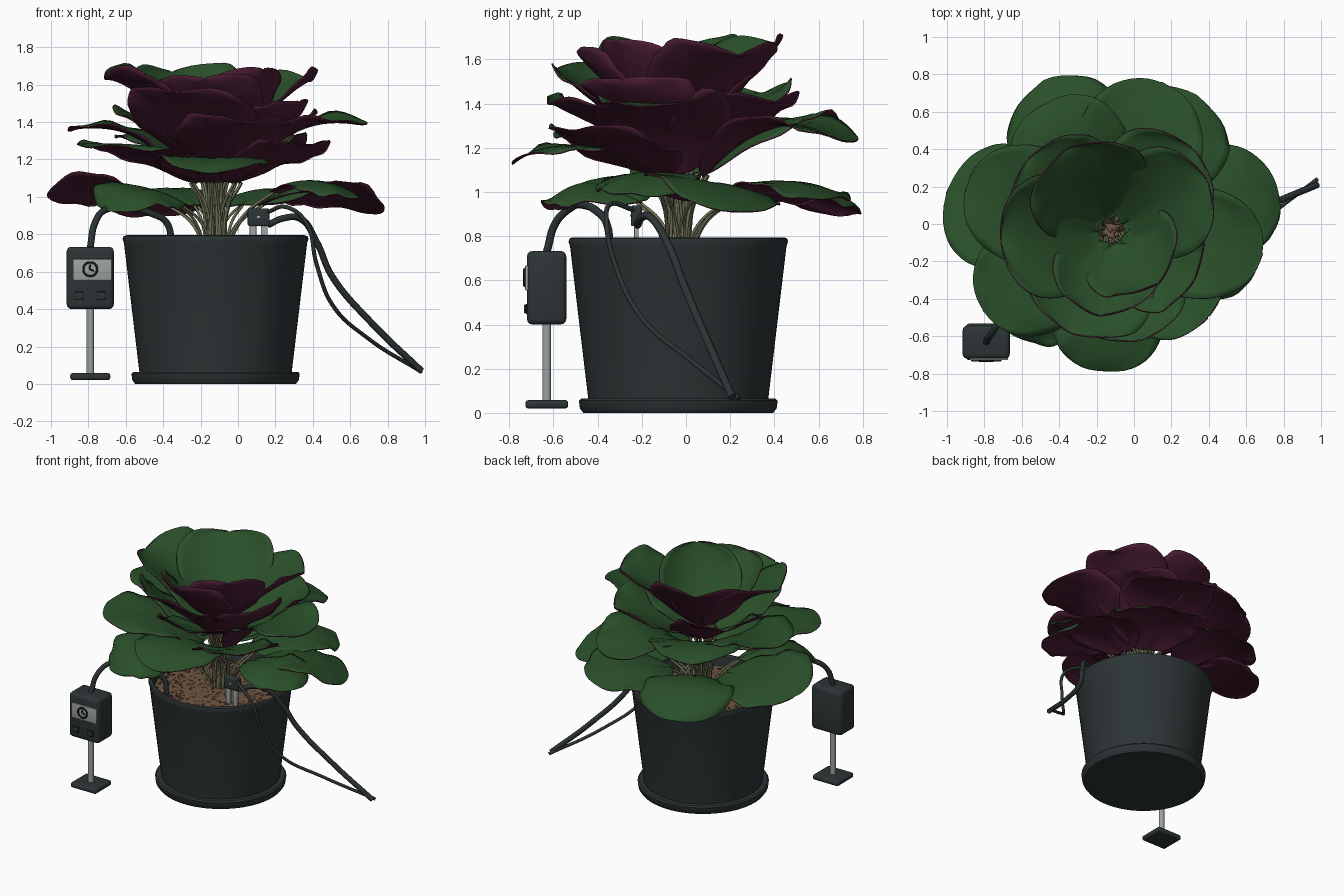
import bpy, bmesh, math, random
from mathutils import Vector

random.seed(4)
if "Cube" in bpy.data.objects:
    bpy.data.objects.remove(bpy.data.objects["Cube"])

CX, CY = -0.12, -0.035


def material(name, r, g, b):
    m = bpy.data.materials.new(name)
    m.use_nodes = True
    m.diffuse_color = (r, g, b, 1)
    m.node_tree.nodes["Principled BSDF"].inputs["Base Color"].default_value = (r, g, b, 1)
    return m


GREEN = material("leaf green", 0.023, 0.08, 0.023)
PURPLE = material("leaf purple", 0.07, 0.012, 0.034)
DARK = material("dark plastic", 0.026, 0.035, 0.036)
SOIL = material("soil brown", 0.165, 0.095, 0.054)
CLOD = material("dark soil", 0.08, 0.046, 0.028)
STEM = material("stem olive", 0.15, 0.155, 0.085)
METAL = material("metal grey", 0.33, 0.37, 0.36)
BLACK = material("black mark", 0.008, 0.01, 0.01)


def finish(bm, name, *mats, smooth=True):
    mesh = bpy.data.meshes.new(name)
    bm.to_mesh(mesh)
    bm.free()
    ob = bpy.data.objects.new(name, mesh)
    bpy.context.collection.objects.link(ob)
    for m in mats:
        mesh.materials.append(m)
    if smooth:
        bpy.ops.object.select_all(action='DESELECT')
        ob.select_set(True)
        bpy.context.view_layer.objects.active = ob
        bpy.ops.object.shade_smooth_by_angle(angle=math.radians(40))
    return ob


def lathe(name, profile, mat, x=CX, y=CY, steps=64):
    bm = bmesh.new()
    vs = [bm.verts.new((x + r, y, z)) for r, z in profile]
    es = [bm.edges.new(p) for p in zip(vs, vs[1:])]
    bmesh.ops.spin(bm, geom=vs + es, cent=(x, y, 0), axis=(0, 0, 1),
                   angle=math.tau, steps=steps, use_merge=False)
    bmesh.ops.remove_doubles(bm, verts=bm.verts, dist=0.0005)
    bmesh.ops.recalc_face_normals(bm, faces=bm.faces)
    return finish(bm, name, mat)


def box(name, lo, hi, mat, bevel=0.0):
    bm = bmesh.new()
    bmesh.ops.create_cube(bm, size=1)
    for v in bm.verts:
        v.co = [(a + b) / 2 + c * (b - a) for a, b, c in zip(lo, hi, v.co)]
    if bevel:
        bmesh.ops.bevel(bm, geom=bm.edges[:], offset=bevel, segments=3,
                        profile=0.5, affect='EDGES')
    return finish(bm, name, mat)


def tube(name, points, radius, mat):
    cu = bpy.data.curves.new(name, 'CURVE')
    cu.dimensions = '3D'
    cu.bevel_depth, cu.bevel_resolution, cu.resolution_u = radius, 3, 8
    cu.use_fill_caps = True
    sp = cu.splines.new('BEZIER')
    sp.bezier_points.add(len(points) - 1)
    for bp, co in zip(sp.bezier_points, points):
        bp.co = co
        bp.handle_left_type = bp.handle_right_type = 'AUTO'
    cu.materials.append(mat)
    ob = bpy.data.objects.new(name, cu)
    bpy.context.collection.objects.link(ob)
    return ob


# Pot, saucer and soil
lathe("saucer", [(0, 0), (0.43, 0), (0.445, 0.02), (0.45, 0.055), (0.44, 0.065), (0, 0.065)], DARK)
lathe("pot", [(0, 0.06), (0.407, 0.06), (0.49, 0.755), (0.497, 0.775), (0.492, 0.79),
              (0.475, 0.795), (0.46, 0.785), (0.45, 0.68), (0, 0.66)], DARK)
lathe("soil", [(0, 0.74), (0.25, 0.73), (0.456, 0.715)], SOIL)
bm = bmesh.new()
for i in range(900):
    a, r = random.uniform(0, math.tau), 0.44 * math.sqrt(random.random())
    s = random.uniform(0.006, 0.014)
    new = bmesh.ops.create_icosphere(bm, subdivisions=1, radius=s)["verts"]
    for v in new:
        v.co = (CX + r * math.cos(a) + v.co.x, CY + r * math.sin(a) + v.co.y,
                0.738 - 0.045 * r + v.co.z * 0.6)
finish(bm, "soil_crumbs", CLOD, smooth=False)


# Round leaf blade bent along an arc through base, middle and tip, with its stems;
# cup lifts both edges, roll lifts one edge and lowers the other
def leaf(name, az, base, mid, tip, width, cup, ripple=0.03, roll=0.0):
    a, m, b = Vector(base), Vector(mid), Vector(tip)
    c = 2 * m - (a + b) / 2
    ca, sa = math.cos(math.radians(az)), math.sin(math.radians(az))
    phase = random.uniform(0, math.tau)

    def place(r, side, z):
        return Vector((CX + r * ca - side * sa, CY + r * sa + side * ca, z))

    bm = bmesh.new()
    bmesh.ops.create_grid(bm, x_segments=24, y_segments=14, size=1)
    for v in bm.verts:
        s = v.co.y
        u = 0.5 - 0.5 * math.cos(math.pi * (v.co.x + 1) / 2)
        p = (1 - u) ** 2 * a + 2 * u * (1 - u) * c + u * u * b
        t = ((1 - u) * (c - a) + u * (b - c)).normalized()
        round_off = max(0, 1 - abs(2 * u ** 1.1 - 1) ** 2.2) ** 0.46
        half = width * max(0.04, round_off)
        edge = max(abs(s) * round_off, 0.7 * u ** 4) ** 3
        lift = cup * s * s * half / width - 0.01 * (1 - u) * math.exp(-(s * 9) ** 2)
        lift += roll * s * round_off
        lift += ripple * edge * math.sin(phase + 7 * u + 2.4 * s * round_off)
        lift += 0.4 * ripple * edge * math.sin(phase + 19 * u + 6 * s * round_off)
        v.co = place(p.x - t.y * lift, half * s * (1 - 0.25 * abs(cup) * s * s), p.y + t.x * lift)
    ob = finish(bm, name, GREEN, PURPLE)
    sol = ob.modifiers.new("two_sided", 'SOLIDIFY')
    sol.thickness, sol.offset = 0.007, -1
    sol.material_offset = sol.material_offset_rim = 1
    for k in (-1, 1):
        tube(name + "_stem", [place(0.045, 0.03 * k, 0.71),
                              place(a.x * 0.55, 0.02 * k, 0.6 * a.y + 0.29),
                              place(a.x + 0.02, 0.008 * k, a.y - 0.005)], 0.0075, STEM)


# Lower tier: arched, with drooping tips
for i, (az, reach, z, w, cup, roll) in enumerate([
        (15, 0.92, 0.92, 0.31, -0.02, -0.05), (58, 0.85, 0.97, 0.33, -0.05, -0.02),
        (114, 0.88, 0.9, 0.33, -0.06, 0), (168, 0.9, 0.98, 0.34, 0, 0.06),
        (225, 0.77, 0.92, 0.24, -0.04, -0.05)]):
    leaf(f"lower_leaf_{i + 1}", az, (0.24, 0.96), (0.58, 1.05), (reach, z), w, cup, 0.03, roll)
leaf("lower_leaf_6", 346, (0.3, 1.03), (0.55, 1.09), (0.8, 0.99), 0.24, -0.04)

# Middle tier: broad, nearly level
for i, (az, reach, zm, z, w, cup) in enumerate([
        (268, 0.76, 1.21, 1.14, 0.3, 0), (72, 0.83, 1.3, 1.22, 0.34, 0.02),
        (163, 0.81, 1.33, 1.36, 0.32, 0.03), (352, 0.81, 1.36, 1.38, 0.3, 0.03),
        (211, 0.81, 1.25, 1.28, 0.31, 0), (318, 0.69, 1.21, 1.29, 0.3, 0.03),
        (118, 0.77, 1.31, 1.3, 0.32, 0.02)]):
    leaf(f"middle_leaf_{i + 1}", az, (0.12, 1.08), (0.44, zm), (reach, z), w, cup)

# Upper tier: rising outwards
for i, (az, reach, zm, z, w) in enumerate([
        (284, 0.6, 1.3, 1.41, 0.32), (45, 0.61, 1.32, 1.42, 0.33),
        (248, 0.58, 1.4, 1.57, 0.36), (330, 0.52, 1.36, 1.5, 0.3),
        (140, 0.58, 1.36, 1.46, 0.33)]):
    leaf(f"upper_leaf_{i + 1}", az, (0.08, 1.17), (0.36, zm), (reach, z), w, 0.08)

# Crown: upright cupped leaves around an open heart
for i, (az, reach, zm, z, w) in enumerate([
        (185, 0.59, 1.53, 1.64, 0.34), (28, 0.57, 1.51, 1.63, 0.31),
        (118, 0.49, 1.52, 1.675, 0.34), (262, 0.46, 1.46, 1.63, 0.29),
        (312, 0.38, 1.45, 1.68, 0.29)]):
    leaf(f"crown_leaf_{i + 1}", az, (0.07, 1.26), (reach * 0.62, zm), (reach, z), w, 0.11, 0.02)

# Timer on its post
TX, TY = -0.79, -0.63
box("timer_foot", (TX - 0.107, TY - 0.097, 0.02), (TX + 0.107, TY + 0.097, 0.058), DARK, 0.014)
lathe("timer_post", [(0, 0.05), (0.02, 0.05), (0.02, 0.42), (0, 0.42)], METAL, TX, TY, 20)
box("timer_body", (TX - 0.126, TY - 0.09, 0.4), (TX + 0.126, TY + 0.088, 0.733), DARK, 0.025)
box("timer_screen", (TX - 0.09, TY - 0.098, 0.555), (TX + 0.115, TY - 0.08, 0.667), METAL, 0.004)
for s in (-1, 1):
    x = TX + 0.06 * s
    box("timer_button_rim", (x - 0.025, TY - 0.096, 0.448), (x + 0.025, TY - 0.08, 0.493), BLACK, 0.004)
    box("timer_button", (x - 0.022, TY - 0.104, 0.451), (x + 0.022, TY - 0.08, 0.49), DARK, 0.005)
ring = [(TX + 0.037 * math.cos(k * math.tau / 12), TY - 0.101,
         0.613 + 0.037 * math.sin(k * math.tau / 12)) for k in range(13)]
tube("clock_ring", ring, 0.006, BLACK)
tube("clock_hands", [(TX, TY - 0.101, 0.638), (TX, TY - 0.101, 0.613), (TX + 0.02, TY - 0.101, 0.605)], 0.004, BLACK)
tube("timer_cable", [(TX, TY, 0.73), (-0.765, -0.59, 0.86), (-0.71, -0.52, 0.93), (-0.58, -0.46, 0.94),
                     (-0.46, -0.4, 0.91), (-0.38, -0.36, 0.86), (-0.355, -0.34, 0.72)], 0.018, DARK)

# Soil probe with prongs and cables
box("probe_head", (0.052, -0.25, 0.845), (0.168, -0.2, 0.938), DARK, 0.008)
box("probe_mark", (0.102, -0.253, 0.888), (0.118, -0.245, 0.898), METAL)
for x in (0.08, 0.14):
    box("probe_prong", (x - 0.018, -0.235, 0.69), (x + 0.018, -0.215, 0.85), METAL, 0.003)
tube("probe_cable", [(0.16, -0.22, 0.85), (0.24, -0.2, 0.885), (0.33, -0.16, 0.885), (0.42, -0.08, 0.76),
                     (0.5, -0.01, 0.58), (0.72, 0.1, 0.32), (0.98, 0.21, 0.07)], 0.018, DARK)
tube("thin_cable", [(0.16, -0.24, 0.92), (0.26, -0.34, 0.945), (0.36, -0.36, 0.87), (0.42, -0.31, 0.64),
                    (0.5, -0.2, 0.43), (0.7, 0.02, 0.24), (0.98, 0.24, 0.065)], 0.011, DARK)
